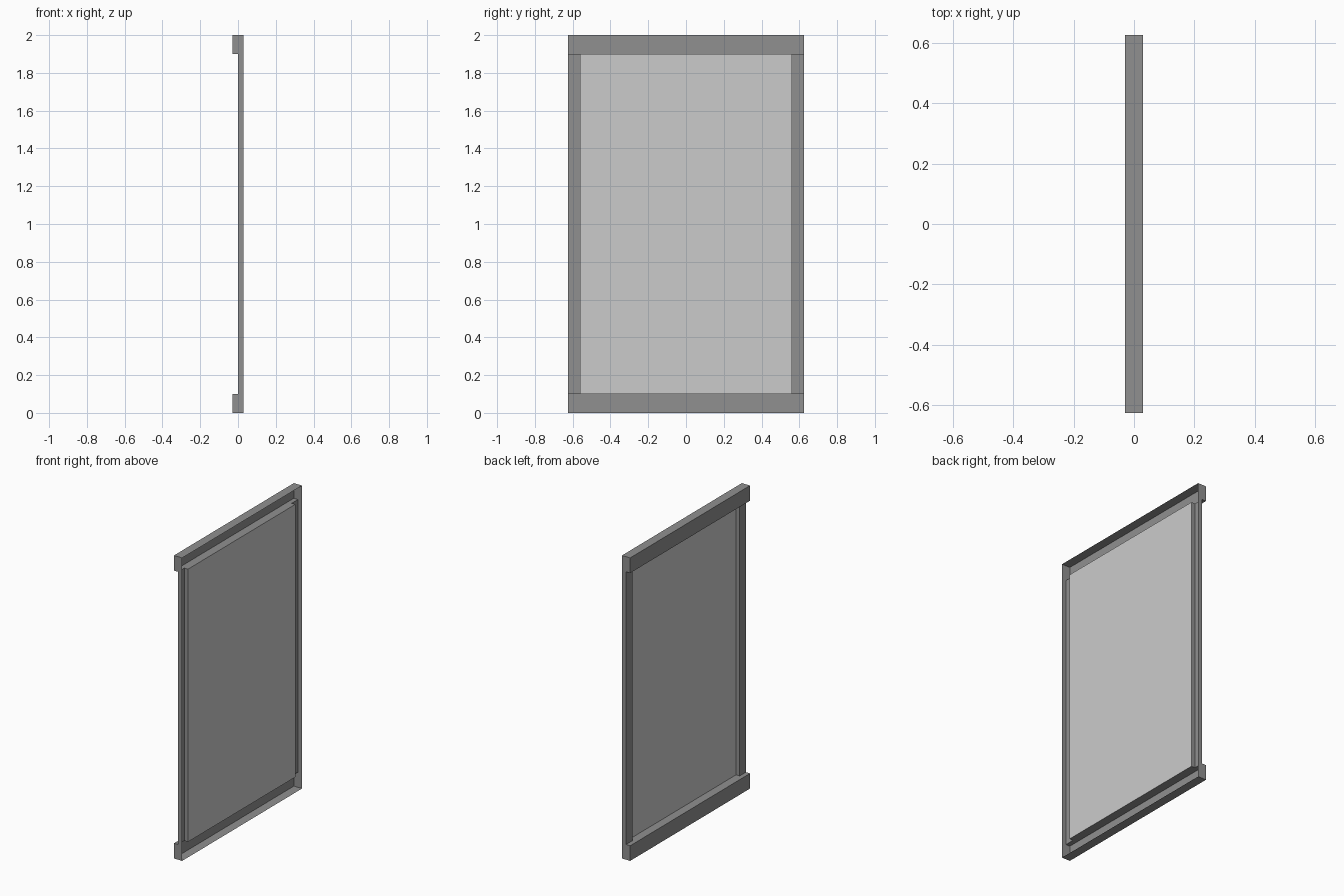
import bpy, bmesh

if "Cube" in bpy.data.objects:
    bpy.data.objects.remove(bpy.data.objects["Cube"])

HX, HY, HZ = 0.03, 0.625, 1.0      # half sizes of the whole frame
IY, IZ = 0.56, 0.9                 # inner opening, measured from the centre
GLASS_X = 0.027                    # plane of the infill panel

frame_mat = bpy.data.materials.new("dark_frame")
frame_mat.diffuse_color = (0.28, 0.28, 0.28, 1)
frame_mat.use_nodes = True
frame_mat.node_tree.nodes["Principled BSDF"].inputs["Base Color"].default_value = frame_mat.diffuse_color


def rect(bm, x, y, z):
    """Axis-aligned rectangle: one of x, y, z is a number, the others are ranges."""
    if not isinstance(x, tuple):
        pts = [(x, y[0], z[0]), (x, y[1], z[0]), (x, y[1], z[1]), (x, y[0], z[1])]
    elif not isinstance(y, tuple):
        pts = [(x[0], y, z[0]), (x[1], y, z[0]), (x[1], y, z[1]), (x[0], y, z[1])]
    else:
        pts = [(x[0], y[0], z), (x[1], y[0], z), (x[1], y[1], z), (x[0], y[1], z)]
    bm.faces.new([bm.verts.new(p) for p in pts])


def sheet(name, rects, mirror=None, mat=None):
    """Sheet-metal part made of rectangles, optionally mirrored about its origin."""
    bm = bmesh.new()
    for r in rects:
        rect(bm, *r)
    bmesh.ops.remove_doubles(bm, verts=bm.verts, dist=1e-5)
    bmesh.ops.recalc_face_normals(bm, faces=bm.faces)
    me = bpy.data.meshes.new(name)
    bm.to_mesh(me)
    bm.free()
    ob = bpy.data.objects.new(name, me)
    ob.location.z = HZ
    bpy.context.collection.objects.link(ob)
    if mat:
        me.materials.append(mat)
    if mirror is not None:
        m = ob.modifiers.new("mirror", 'MIRROR')
        m.use_axis = [i == mirror for i in range(3)]
    return ob


# top and bottom rails: deep channels open towards +x, with end caps
sheet("rails", [
    ((-HX, HX), (-HY, HY), HZ),            # outer wall
    (-HX, (-HY, HY), (IZ, HZ)),            # web
    ((-HX, HX), -HY, (IZ, HZ)),            # end caps
    ((-HX, HX), HY, (IZ, HZ)),
    ((-HX, GLASS_X), (-IY, IY), IZ),       # inner wall beside the panel
    ((-HX, 0.0), (-HY, -IY), IZ),          # steps to the shallower stiles
    ((-HX, 0.0), (IY, HY), IZ),
], mirror=2, mat=frame_mat)

# side stiles: shallow channels open towards +x
sheet("stiles", [
    ((0.0, HX), HY, (-IZ, IZ)),            # outer wall
    (0.0, (IY, HY), (-IZ, IZ)),            # web
    ((0.0, GLASS_X), IY, (-IZ, IZ)),       # inner wall beside the panel
], mirror=1, mat=frame_mat)

# infill panel
sheet("panel", [(GLASS_X, (-IY, IY), (-IZ, IZ))])
